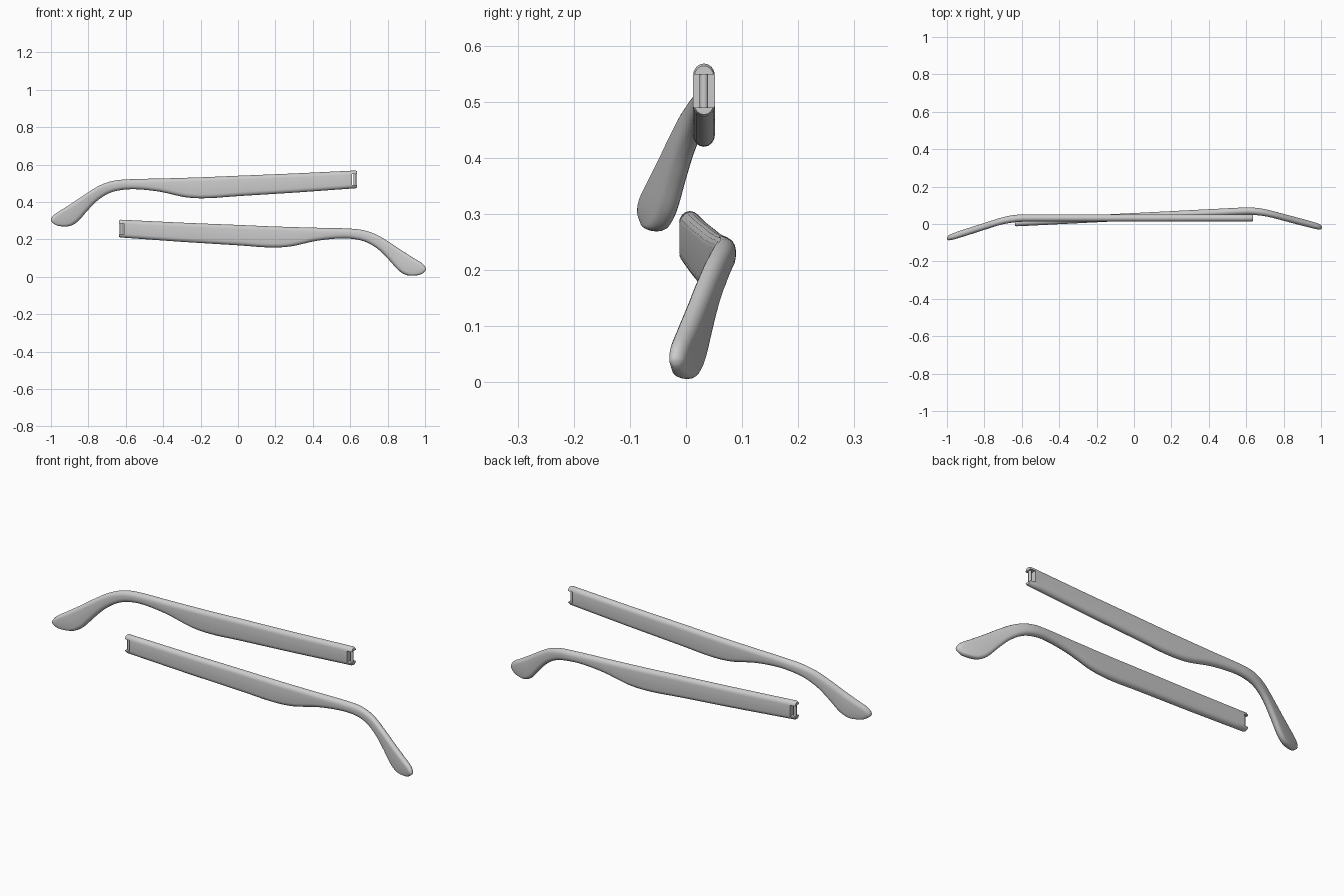
import bpy, bmesh, math

if "Cube" in bpy.data.objects:
    bpy.data.objects.remove(bpy.data.objects["Cube"])

# Matching (top x, top z, bottom x, bottom z) outline pairs, hinge to ear tip
PAIRS = [
    (.636, .564, .636, .477), (.628, .568, .628, .473), (.32, .553, .32, .451),
    (0, .540, 0, .431), (-.16, .533, -.16, .420), (-.28, .529, -.28, .425),
    (-.42, .525, -.42, .455), (-.56, .522, -.55, .468), (-.66, .514, -.64, .461),
    (-.735, .490, -.70, .441), (-.80, .452, -.755, .404), (-.865, .408, -.805, .353),
    (-.93, .366, -.855, .297), (-.98, .334, -.90, .271), (-.999, .309, -.955, .271),
    (-.997, .294, -.982, .281)]
THICK = [.017] + [.0195] * 8 + [.0185] * 4 + [.017, .014, .006]


def catmull(a, b, c, d, t):
    return .5 * (2*b + (c - a)*t + (2*a - 5*b + 4*c - d)*t*t + (3*b - a - 3*c + d)*t**3)


def inward_bend(x):
    u, w = -x - .58, .16
    if u <= 0:
        return .032
    return .032 - .32 * (u*u / (2*w) if u < w else u - w/2)


def sections():
    rows = [p + (t,) for p, t in zip(PAIRS, THICK)]
    out = []
    for i in range(len(rows) - 1):
        n = 1 if i == 0 else 5
        p = [rows[max(i - 1, 0)], rows[i], rows[i + 1], rows[min(i + 2, len(rows) - 1)]]
        for k in range(n):
            if i < 2:      # straight run beside the hinge
                out.append([b + (c - b)*k/n for b, c in zip(p[1], p[2])])
            else:
                out.append([catmull(*q, k/n) for q in zip(*p)])
    return out + [list(rows[-1])]


def finish(bm, name, place):
    for v in bm.verts:
        v.co = place(v.co)
    bmesh.ops.recalc_face_normals(bm, faces=bm.faces)
    me = bpy.data.meshes.new(name)
    bm.to_mesh(me)
    bm.free()
    ob = bpy.data.objects.new(name, me)
    bpy.context.collection.objects.link(ob)
    return ob


def smooth(ob, angle):
    bpy.ops.object.select_all(action='DESELECT')
    ob.select_set(True)
    bpy.context.view_layer.objects.active = ob
    bpy.ops.object.shade_smooth_by_angle(angle=math.radians(angle))


def make_arm(prefix, place):
    # Arm body: stadium-shaped cross-sections lofted along the outline
    bm = bmesh.new()
    rings, arc = [], 9
    for tx, tz, bx, bz, t in sections():
        h = math.hypot(tx - bx, tz - bz) / 2
        r = min(t * 1.1, h * .95)
        ring = []
        for side in (1, -1):
            for k in range(arc):
                a = math.pi * k / (arc - 1)
                v = side * (h - r + r * math.sin(a)) / h
                y = side * t * math.cos(a)
                x = (tx + bx)/2 + v*(tx - bx)/2
                z = (tz + bz)/2 + v*(tz - bz)/2
                ring.append(bm.verts.new((x, inward_bend(x) + y, z)))
        rings.append(ring)
    for a, b in zip(rings, rings[1:]):
        for i in range(len(a)):
            j = (i + 1) % len(a)
            bm.faces.new((a[i], a[j], b[j], b[i]))
    bm.faces.new(rings[0])
    bm.faces.new(rings[-1])
    arm = finish(bm, prefix + "_temple_arm", place)

    # Open notch at the hinge end
    bm = bmesh.new()
    bmesh.ops.create_cube(bm, size=1)
    for v in bm.verts:
        v.co = (.64 + v.co.x*.06, .032 + v.co.y*.1, .519 + v.co.z*.058)
    cutter = finish(bm, prefix + "_notch_cutter", place)
    cutter.hide_render = True
    mod = arm.modifiers.new("notch", 'BOOLEAN')
    mod.object, mod.operation, mod.solver = cutter, 'DIFFERENCE', 'EXACT'
    bpy.context.view_layer.objects.active = arm
    bpy.ops.object.modifier_apply(modifier=mod.name)
    bpy.data.objects.remove(cutter)
    smooth(arm, 40)

    # Hinge pin across the notch
    bm = bmesh.new()
    bmesh.ops.create_cone(bm, cap_ends=True, segments=20, radius1=.0075,
                          radius2=.0075, depth=.064)
    for v in bm.verts:
        v.co = (.625 + v.co.x, .032 + v.co.y, .519 + v.co.z)
    smooth(finish(bm, prefix + "_hinge_pin", place), 40)


# Upper arm as modelled; lower arm mirrored, dropped and turned slightly
make_arm("upper", lambda c: (c.x, c.y, c.z))
make_arm("lower", lambda c: (-c.x - .05*(c.y - .03), c.y - .051*c.x + .007, c.z - .263))
